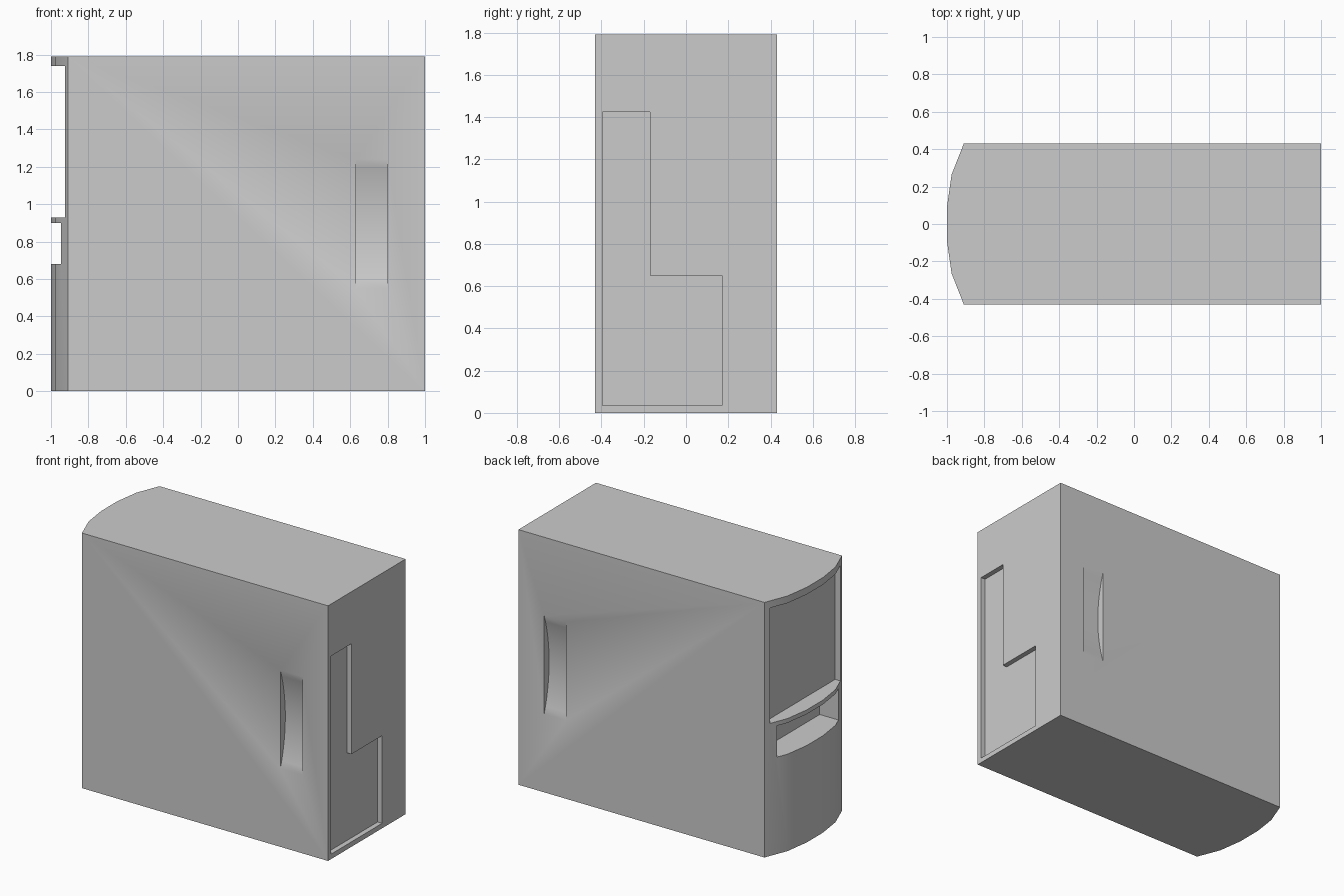
import bpy, bmesh, math
from mathutils import Vector

if "Cube" in bpy.data.objects:
    bpy.data.objects.remove(bpy.data.objects["Cube"])

W, H = 0.43, 1.79


def prism(name, profile, axis, lo, hi):
    """Extrude a 2D profile along x, y or z from lo to hi."""
    place = {
        'x': lambda a, b, t: Vector((t, a, b)),
        'y': lambda a, b, t: Vector((a, t, b)),
        'z': lambda a, b, t: Vector((a, b, t)),
    }[axis]
    bm = bmesh.new()
    face = bm.faces.new([bm.verts.new(place(a, b, lo)) for a, b in profile])
    ext = bmesh.ops.extrude_face_region(bm, geom=[face])
    verts = [g for g in ext['geom'] if isinstance(g, bmesh.types.BMVert)]
    bmesh.ops.translate(bm, verts=verts, vec=place(0, 0, hi - lo))
    bmesh.ops.recalc_face_normals(bm, faces=bm.faces[:])
    mesh = bpy.data.meshes.new(name)
    bm.to_mesh(mesh)
    bm.free()
    obj = bpy.data.objects.new(name, mesh)
    bpy.context.collection.objects.link(obj)
    return obj


def rect(a0, a1, b0, b1):
    return [(a0, b0), (a1, b0), (a1, b1), (a0, b1)]


def cut(target, cutter):
    """Subtract the cutter, then remove it."""
    cutter.hide_render = True
    mod = target.modifiers.new("recess", 'BOOLEAN')
    mod.operation = 'DIFFERENCE'
    mod.solver = 'EXACT'
    mod.object = cutter
    bpy.context.view_layer.objects.active = target
    bpy.ops.object.modifier_apply(modifier=mod.name)
    bpy.data.objects.remove(cutter)


# Tower case with a bowed front
bow = [(-0.91, W), (-0.975, 0.265), (-1.0, 0.09)]
outline = [(1, W)] + bow + [(x, -y) for x, y in reversed(bow)] + [(1, -W)]
case = prism("tower_case", outline, 'z', 0, H)

# Drive bay opening and the deeper slot below it
cut(case, prism("drive_bay_cutter", rect(-0.39, 0.39, 0.93, 1.74), 'x', -1.1, -0.885))
cut(case, prism("slot_cutter", rect(-0.34, 0.34, 0.68, 0.90), 'x', -1.1, -0.80))

# L-shaped connector recess at the rear
ell = [(-0.395, 0.035), (0.17, 0.035), (0.17, 0.65),
       (-0.17, 0.65), (-0.17, 1.425), (-0.395, 1.425)]
cut(case, prism("connector_cutter", ell, 'x', 0.965, 1.1))

# Scooped finger grips on both side panels
half, sag, mid = 0.345, 0.055, 0.895
radius = (half ** 2 + sag ** 2) / (2 * sag)
sweep = math.asin(half / radius)
for side in (-1, 1):
    arc = []
    for i in range(15):
        a = sweep * (2 * i / 14 - 1)
        depth = radius * math.cos(a) - (radius - sag)
        arc.append((side * (W - depth), mid + radius * math.sin(a)))
    scoop = [(side * (W + 0.1), arc[0][1])] + arc + [(side * (W + 0.1), arc[-1][1])]
    cut(case, prism("grip_cutter", scoop, 'x', 0.63, 0.80))

# Smooth the bow and scoops, keep the panel edges crisp
case.select_set(True)
bpy.context.view_layer.objects.active = case
bpy.ops.object.shade_smooth_by_angle(angle=math.radians(30))
